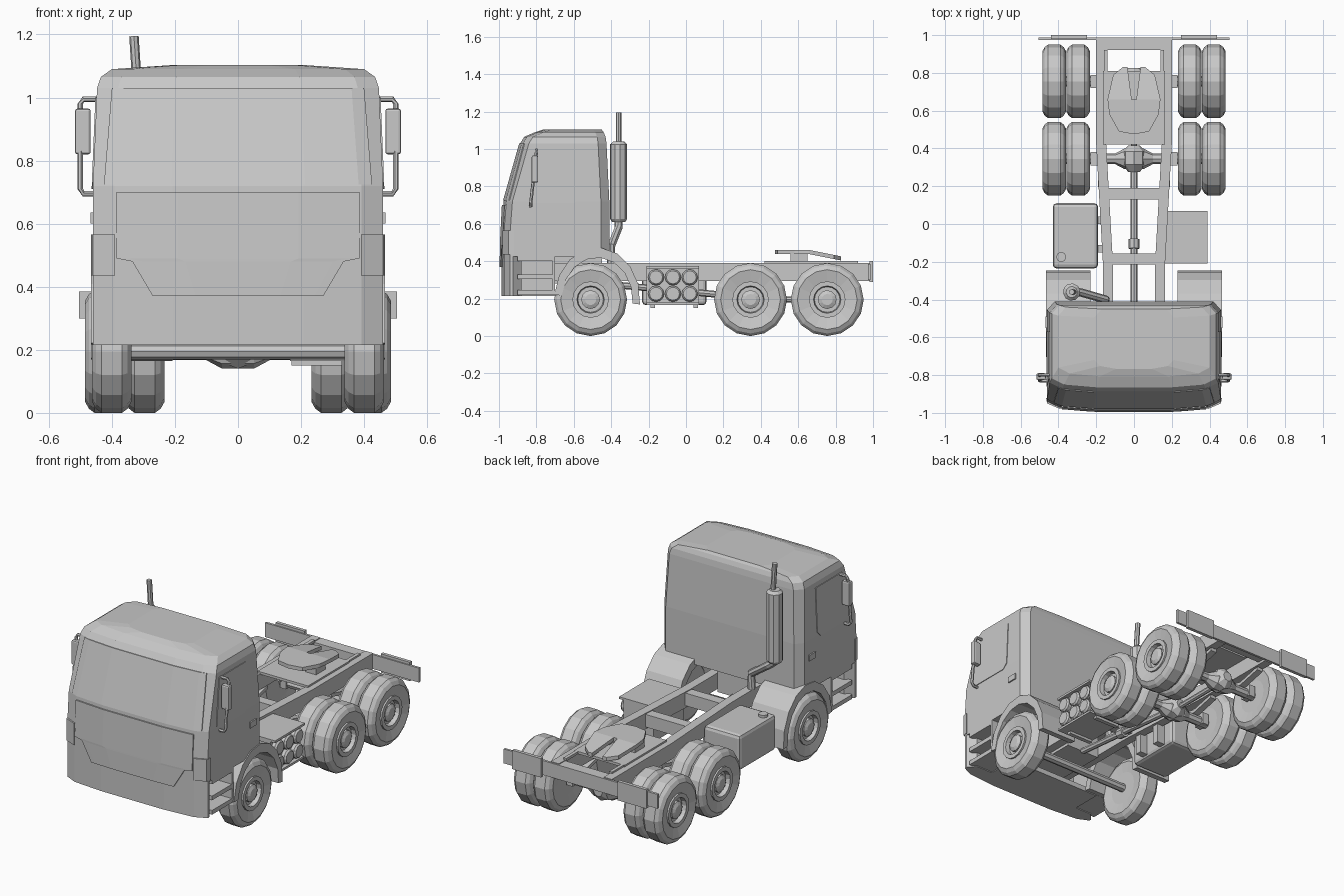
import bpy, bmesh
from math import sin, cos, pi
from mathutils import Vector

default_cube = bpy.data.objects.get("Cube")
if default_cube:
    bpy.data.objects.remove(default_cube, do_unlink=True)

# Shared dimensions
CAB_SIDE, CAB_FRONT, CAB_BACK = .46, -.99, -.41
TYRE, TYRE_WIDTH = .195, .125
STEER_AXLE, DRIVE_AXLES = -.51, (.345, .755)
FRAME_LOW, FRAME_TOP, FRAME_SIDE, FRAME_END = .295, .39, .2, .98
BUMPER_LOW, BUMPER_TOP = .215, .425
FLOOR = BUMPER_LOW + .03

COLOUR = (.58, .58, .58, 1)
grey = bpy.data.materials.new("plain grey")
grey.use_nodes = True
grey.diffuse_color = COLOUR
grey.node_tree.nodes["Principled BSDF"].inputs["Base Color"].default_value = COLOUR


def loft(name, rings, mirror=False, bevel=None):
    """Skin a row of matching rings and close both ends."""
    bm = bmesh.new()
    rows = [[bm.verts.new(point) for point in ring] for ring in rings]
    for lower, upper in zip(rows, rows[1:]):
        for i in range(len(lower)):
            bm.faces.new((lower[i - 1], lower[i], upper[i], upper[i - 1]))
    bm.faces.new(rows[0])
    bm.faces.new(rows[-1])
    bmesh.ops.recalc_face_normals(bm, faces=bm.faces)
    mesh = bpy.data.meshes.new(name)
    bm.to_mesh(mesh)
    bm.free()
    mesh.materials.append(grey)
    part = bpy.data.objects.new(name, mesh)
    bpy.context.collection.objects.link(part)
    if bevel:
        modifier = part.modifiers.new("rounded edges", "BEVEL")
        modifier.width, modifier.segments = bevel, 2
    if mirror:
        part.modifiers.new("other side", "MIRROR")


def box(name, x, y, z, **options):
    (left, right), (front, back) = x, y
    corners = [(left, front), (right, front), (right, back), (left, back)]
    loft(name, [[(*corner, height) for corner in corners] for height in z], **options)


def side_prism(name, outline, x, **options):
    loft(name, [[(across, *point) for point in outline] for across in x], **options)


def lathe(name, profile, y, z, sides=16, **options):
    """Turn a profile of (radius, x) about an axle along x."""
    turns = [2 * pi * i / sides for i in range(sides)]
    loft(name, [[(x, y + r * cos(a), z + r * sin(a)) for a in turns] for r, x in profile], **options)


def tube(name, path, radii, sides=8, **options):
    path = [Vector(point) for point in path]
    if not isinstance(radii, list):
        radii = [radii] * len(path)
    turns = [2 * pi * i / sides for i in range(sides)]
    rings, across = [], None
    for k, (point, radius) in enumerate(zip(path, radii)):
        along = (path[min(k + 1, len(path) - 1)] - path[max(k - 1, 0)]).normalized()
        across = (across - along * across.dot(along)).normalized() if across else along.orthogonal().normalized()
        other = along.cross(across)
        rings.append([point + radius * (cos(a) * across + sin(a) * other) for a in turns])
    loft(name, rings, **options)


# Cab shell: sections of height, front, back and half width
SECTIONS = [(BUMPER_TOP, CAB_FRONT, CAB_BACK, CAB_SIDE), (.56, CAB_FRONT, CAB_BACK, CAB_SIDE),
            (.72, -.978, CAB_BACK, CAB_SIDE), (1.03, -.89, -.425, .447), (1.065, -.868, -.43, .435),
            (1.09, -.81, -.44, .4), (1.103, -.77, -.45, .21)]
BOW = [(0, 0), (.45, .003), (.85, .018), (1, .05)]


def blend(low, high, t):
    return low + t * (high - low)


def section(height, front, back, side):
    half = [(side * share, front + setback) for share, setback in BOW[1:]]
    half += [(side, back - .045), (side - .04, back)]
    return [(x, y, height) for x, y in half] + [(-x, y, height) for x, y in reversed(half)]


def cab_front(x, z):
    """Depth of the bowed cab front at a given place."""
    z = max(z, BUMPER_TOP)
    low, high = next(pair for pair in zip(SECTIONS, SECTIONS[1:]) if z <= pair[1][0])
    t = (z - low[0]) / (high[0] - low[0])
    share = min(abs(x) / blend(low[3], high[3], t), 1)
    near, far = next(pair for pair in zip(BOW, BOW[1:]) if share <= pair[1][0])
    setback = blend(near[1], far[1], (share - near[0]) / (far[0] - near[0]))
    return blend(low[1], high[1], t) + setback


def front_panel(name, rows, lift):
    """Thin plate on the cab front from rows of (height, half width)."""
    rings = []
    for z, half in rows:
        face = [(x, cab_front(x, z) - lift, z) for x in (-half, -half * .9, -half / 2, half / 2, half * .9, half)]
        rings.append(face + [(x, y + lift, height) for x, y, height in reversed(face)])
    loft(name, rings)


loft("cab", [section(*row) for row in SECTIONS])
front_panel("windshield", [(.725, .425), (1.03, .4)], .005)
front_panel("grille_panel", [(.37, .27), (.48, .335), (.49, .385), (.7, .385)], .008)
loft("bumper", [section(height, CAB_FRONT, -.88, CAB_SIDE) for height in (BUMPER_LOW, BUMPER_TOP)])
lamp = [(.39, -.98), (CAB_SIDE, -.95), (CAB_SIDE + .006, -.92), (.39, -.94)]
loft("headlight", [[(*point, height) for point in lamp] for height in (.435, .565)], mirror=True)

# Door windows and handles
window = [(-.86, .73), (-.83, .71), (-.6, .71), (-.57, .74), (-.57, 1), (-.82, 1)]
lean = lambda z: CAB_SIDE - max(0, z - .72) * .042
loft("door_window", [[(lean(z) + lift, y, z) for y, z in window] for lift in (-.005, .004)], mirror=True)
box("door_handle", (CAB_SIDE, CAB_SIDE + .008), (-.55, -.49), (.6, .635), mirror=True)

# Entry steps behind the bumper
STEP_SPAN = (-.9, -.7)
for height in (FLOOR, .33, BUMPER_TOP):
    box("entry_step", (.3, CAB_SIDE), STEP_SPAN, (height - .025, height), mirror=True)
box("step_inner_wall", (.29, .31), STEP_SPAN, (BUMPER_LOW, BUMPER_TOP), mirror=True)
box("step_end_wall", (.3, CAB_SIDE), (-.715, -.7), (FLOOR, BUMPER_TOP), mirror=True)
box("front_floor", (-.3, .3), STEP_SPAN, (BUMPER_LOW, FLOOR))

# Front mudguards: an arched strip
def arch(width, height):
    angles = [pi * (step / 8 - .03) for step in range(9)]
    return [(STEER_AXLE + .035 + width * cos(a), TYRE + height * sin(a)) for a in angles]


side_prism("mudguard", arch(.23, .278) + arch(.19, .225)[::-1], (.23, CAB_SIDE + .006), mirror=True)

# Mirrors on bracket arms
ARM_TOP, ARM_LOW, ARM_OUT = .995, .695, .5
tube("mirror_arm", [(.44, -.8, ARM_TOP), (ARM_OUT - .01, -.8, ARM_TOP), (ARM_OUT, -.8, ARM_TOP - .015),
                    (ARM_OUT, -.83, ARM_LOW + .015), (ARM_OUT - .01, -.83, ARM_LOW),
                    (.45, -.83, ARM_LOW)], .009, sides=6, mirror=True)
box("mirror_head", (.467, .517), (-.825, -.79), (.82, .965), mirror=True, bevel=.008)

# Exhaust stack
STACK_X, STACK_Y, STACK_LOW, STACK_TOP = -.33, -.36, .61, 1.04
tube("exhaust_muffler", [(STACK_X, STACK_Y, z) for z in (STACK_LOW, STACK_LOW + .015, STACK_TOP - .015, STACK_TOP)],
     [.035, .046, .046, .03], sides=10)
tube("exhaust_tip", [(STACK_X + .01, STACK_Y, STACK_TOP), (STACK_X, STACK_Y, 1.195)], .015)
tube("exhaust_pipe", [(STACK_X, STACK_Y, STACK_LOW), (-.29, STACK_Y, .58), (-.15, -.4, .48),
                      (-.15, -.4, FRAME_TOP)], .022)


# Wheels, each a lathed tyre with a raised rim and a sunken hub
def wheel(name, inside, y):
    outside = inside + TYRE_WIDTH
    rim = TYRE / 2
    profile = [(rim * .7, outside - .03), (rim * .75, outside - .004), (rim, outside - .004),
               (rim, outside - .014), (TYRE * .82, outside), (TYRE * .93, outside - .012),
               (TYRE, outside - .03), (TYRE, inside + .03), (TYRE * .93, inside + .012),
               (TYRE * .82, inside), (rim, inside + .008)]
    lathe(name, profile, y, TYRE, mirror=True)


def hub(name, outside, y):
    lathe(name, [(.05, outside - .04), (.05, outside - .01), (.03, outside)], y, TYRE, sides=12, mirror=True)


wheel("front_wheel", .338, STEER_AXLE)
hub("front_hub", CAB_SIDE, STEER_AXLE)
lathe("front_axle", [(.025, -.36), (.025, .36)], STEER_AXLE, TYRE, sides=8)
AXLE_HALF = [(.055, .05), (.028, .1), (.028, .36)]
for axle in DRIVE_AXLES:
    wheel("rear_outer_wheel", .36, axle)
    wheel("rear_inner_wheel", .233, axle)
    hub("rear_hub", .48, axle)
    lathe("rear_axle", [(r, -x) for r, x in reversed(AXLE_HALF)] + AXLE_HALF, axle, TYRE, sides=8)
    box("axle_bracket", (FRAME_SIDE - .01, .23), (axle - .035, axle + .035), (.17, .24), mirror=True)
    spring = [(axle - .15, .27), (axle, .235), (axle + .15, .27)]
    side_prism("leaf_spring", spring + [(y, z + .02) for y, z in reversed(spring)], (.15, .19), mirror=True)
    tube("differential", [(0, axle + offset, TYRE + .01) for offset in (-.07, -.03, .04, .07)],
         [.03, .065, .065, .03])

# Chassis frame, widening toward the back
rail_path = [(.165, -.9), (.165, -.2), (FRAME_SIDE, .42), (FRAME_SIDE, FRAME_END)]
rail = rail_path + [(x - .053, y) for x, y in reversed(rail_path)]
loft("frame_rail", [[(*point, height) for point in rail] for height in (FRAME_LOW, FRAME_TOP)], mirror=True)
for middle, half in ((-.7, .13), (-.185, .13), (.16, .15), (.95, .17)):
    box("cross_member", (-half, half), (middle - .03, middle + .03), (FRAME_LOW + .015, FRAME_TOP - .005))
PLATE = (FRAME_TOP - .005, FRAME_TOP + .01)
box("mounting_plate", (-.165, .165), (.42, .81), PLATE)
box("plate_tab", (.14, .16), (.8, .92), PLATE, mirror=True)
box("engine_block", (-.11, .11), (-.85, -.45), (.28, BUMPER_TOP))

# Drive shafts
tube("drive_shaft", [(0, -.45, .28), (0, .3, .21)], .018)
tube("shaft_joint", [(0, -.13, .25), (0, -.08, .245)], .03)
tube("axle_shaft", [(0, axle, TYRE) for axle in DRIVE_AXLES], .016)

# Rear bar and lamps
box("rear_bar", (-.505, .505), (FRAME_END - .007, FRAME_END + .007), (.3, .385))
box("rear_lamp", (.25, .44), (FRAME_END, 1), (.288, .4), mirror=True)

# Coupling plate: flat front, two prongs sloping down to the back
BEND = .66
front_half = [(0, .475), (.08, .49), (.13, .58), (.14, BEND), (0, BEND)]
prong = [(.14, BEND), (.11, .79), (.06, .83), (.035, .83), (.012, BEND)]
for name, outline in (("coupling_plate", front_half), ("coupling_prong", prong)):
    loft(name, [[(x, y, height - (max(y, BEND) - BEND) / 5) for x, y in outline] for height in (.438, .46)],
         mirror=True)
box("coupling_stand", (.05, .12), (.56, .65), (FRAME_TOP, .443), mirror=True)

# Air tank rack on the left side
RACK_SPAN, RACK_LOW, RACK_TOP = (-.21, .07), .165, .375
box("rack_top", (.17, .39), RACK_SPAN, (RACK_TOP - .013, RACK_TOP))
box("rack_bottom", (.17, .385), RACK_SPAN, (RACK_LOW, RACK_LOW + .013))
box("rack_back", (.165, .36), RACK_SPAN, (RACK_LOW, RACK_TOP))
for column in (-1, 0, 1):
    for row in (-1, 1):
        lathe("air_tank", [(.043, .34), (.043, .38), (.035, .39)], column * .09 - .07, .27 + row * .044, sides=12)
for foot in (-.19, .04):
    box("rack_foot", (.17, .33), (foot, foot + .025), (RACK_LOW - .015, RACK_LOW))

# Fuel tank on the right side
box("fuel_tank", (-.43, -.19), (-.235, .11), (RACK_LOW, RACK_TOP), bevel=.02)
tube("fuel_cap", [(-.385, -.175, RACK_TOP - .005), (-.385, -.175, RACK_TOP + .015)], .026, sides=12)
for middle in (-.13, .02):
    box("tank_bracket", (-.21, -.14), (middle - .02, middle + .02), (.18, .33))
